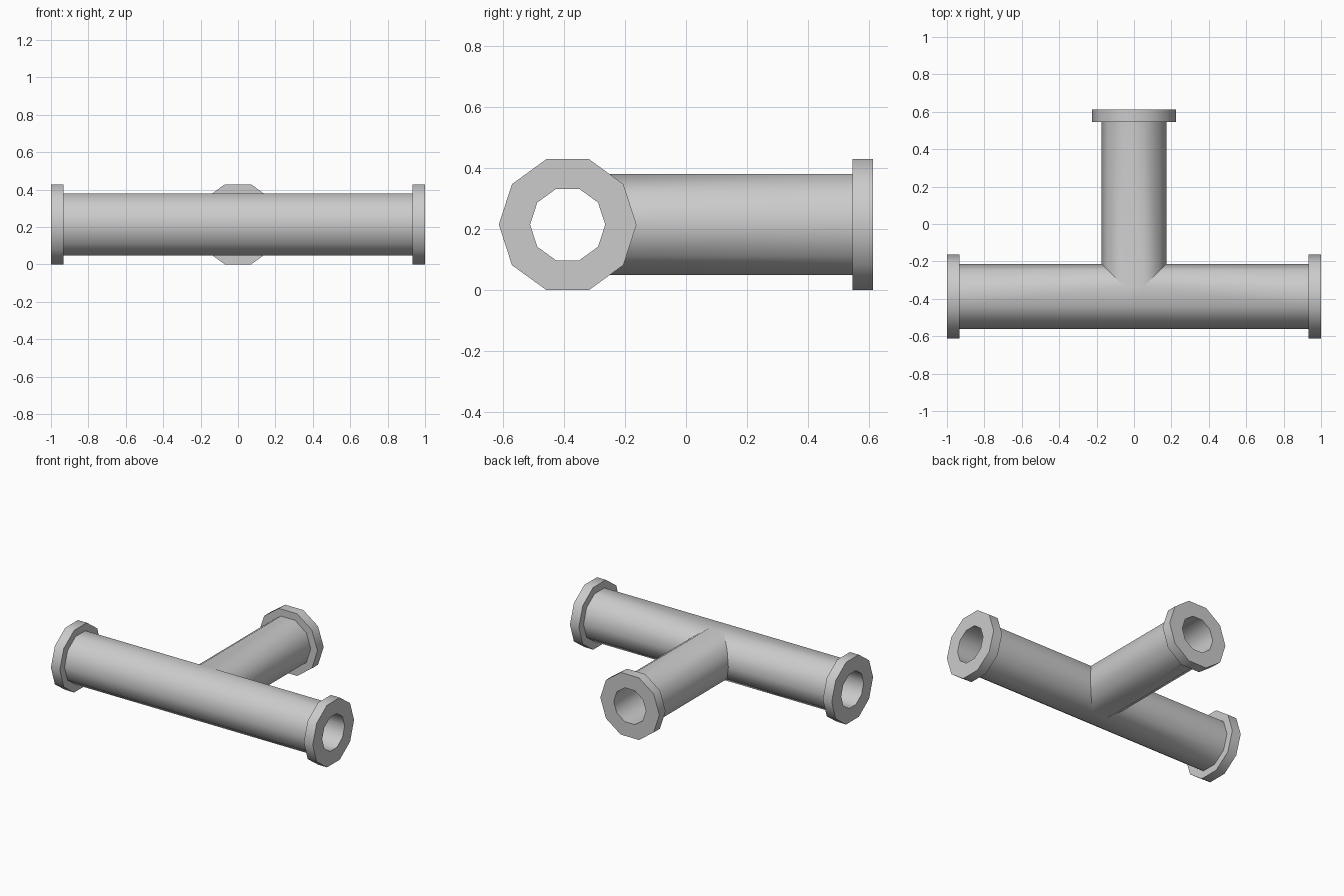
import bpy, bmesh, math
from mathutils import Vector

cube = bpy.data.objects.get("Cube")
if cube:
    bpy.data.objects.remove(cube, do_unlink=True)

SIDES = 10
PIPE_R, BORE_R, FLANGE_R = 0.174, 0.123, 0.2255
END_X, END_Y, THICK = 1.0, 0.613, 0.068
CENTRE = Vector((0, FLANGE_R - END_Y, FLANGE_R * math.cos(math.pi / SIDES)))

grey = bpy.data.materials.new("light_grey")
grey.use_nodes = True
grey.diffuse_color = (0.6, 0.6, 0.6, 1)
grey.node_tree.nodes["Principled BSDF"].inputs["Base Color"].default_value = (0.6, 0.6, 0.6, 1)


def circle(radius):
    """Decagon with a corner on its first axis and a flat top."""
    return [(radius * math.cos(math.tau * i / SIDES), radius * math.sin(math.tau * i / SIDES))
            for i in range(SIDES)]


def bridge(bm, a, b):
    for i in range(SIDES):
        j = (i + 1) % SIDES
        bm.faces.new((a[i], a[j], b[j], b[i]))


def finish(bm, name, inward=False):
    bmesh.ops.remove_doubles(bm, verts=bm.verts, dist=1e-5)
    bmesh.ops.recalc_face_normals(bm, faces=bm.faces)
    # The top face tells which way the surface is wound
    top = max(bm.faces, key=lambda f: f.calc_center_median().z)
    if (top.normal.z < 0) != inward:
        bmesh.ops.reverse_faces(bm, faces=bm.faces)
    mesh = bpy.data.meshes.new(name)
    bm.to_mesh(mesh)
    bm.free()
    mesh.materials.append(grey)
    obj = bpy.data.objects.new(name, mesh)
    bpy.context.collection.objects.link(obj)
    bpy.ops.object.select_all(action='DESELECT')
    obj.select_set(True)
    bpy.context.view_layer.objects.active = obj
    bpy.ops.object.shade_smooth_by_angle(angle=math.radians(40))


def tee(name, radius, inset, inward=False):
    """Three mitred tubes meeting in a T."""
    bm = bmesh.new()
    ring = circle(radius)

    def add(x, y, z):
        return bm.verts.new(CENTRE + Vector((x, y, z)))

    for side in (-1, 1):
        bridge(bm, [add(side * max(0, y), y, z) for y, z in ring],
               [add(side * (END_X - inset), y, z) for y, z in ring])
    bridge(bm, [add(x, abs(x), z) for x, z in ring],
           [add(x, END_Y - inset - CENTRE.y, z) for x, z in ring])
    # Small flat triangles above and below the joint
    w = radius * math.sin(math.pi / SIDES)
    h = radius * math.cos(math.pi / SIDES)
    for z in (-h, h):
        bm.faces.new((add(-w, w, z), add(0, -w, z), add(w, w, z)))
    finish(bm, name, inward)


def flange(name, direction, end):
    """Stepped collar: back face, rim and end face down to the bore."""
    bm = bmesh.new()
    across = Vector((0, 1, 0)) if direction.x else Vector((1, 0, 0))
    rings = []
    for radius, depth in ((PIPE_R, end - THICK), (FLANGE_R, end - THICK),
                          (FLANGE_R, end), (BORE_R, end)):
        rings.append([bm.verts.new(CENTRE + direction * depth + across * u + Vector((0, 0, v)))
                      for u, v in circle(radius)])
    for a, b in zip(rings, rings[1:]):
        bridge(bm, a, b)
    finish(bm, name)


# Outer pipe and hollow inside
tee("pipe_tee", PIPE_R, THICK)
tee("pipe_bore", BORE_R, 0, inward=True)

# End collars
flange("right_flange", Vector((-1, 0, 0)), END_X)
flange("left_flange", Vector((1, 0, 0)), END_X)
flange("back_flange", Vector((0, 1, 0)), END_Y - CENTRE.y)
